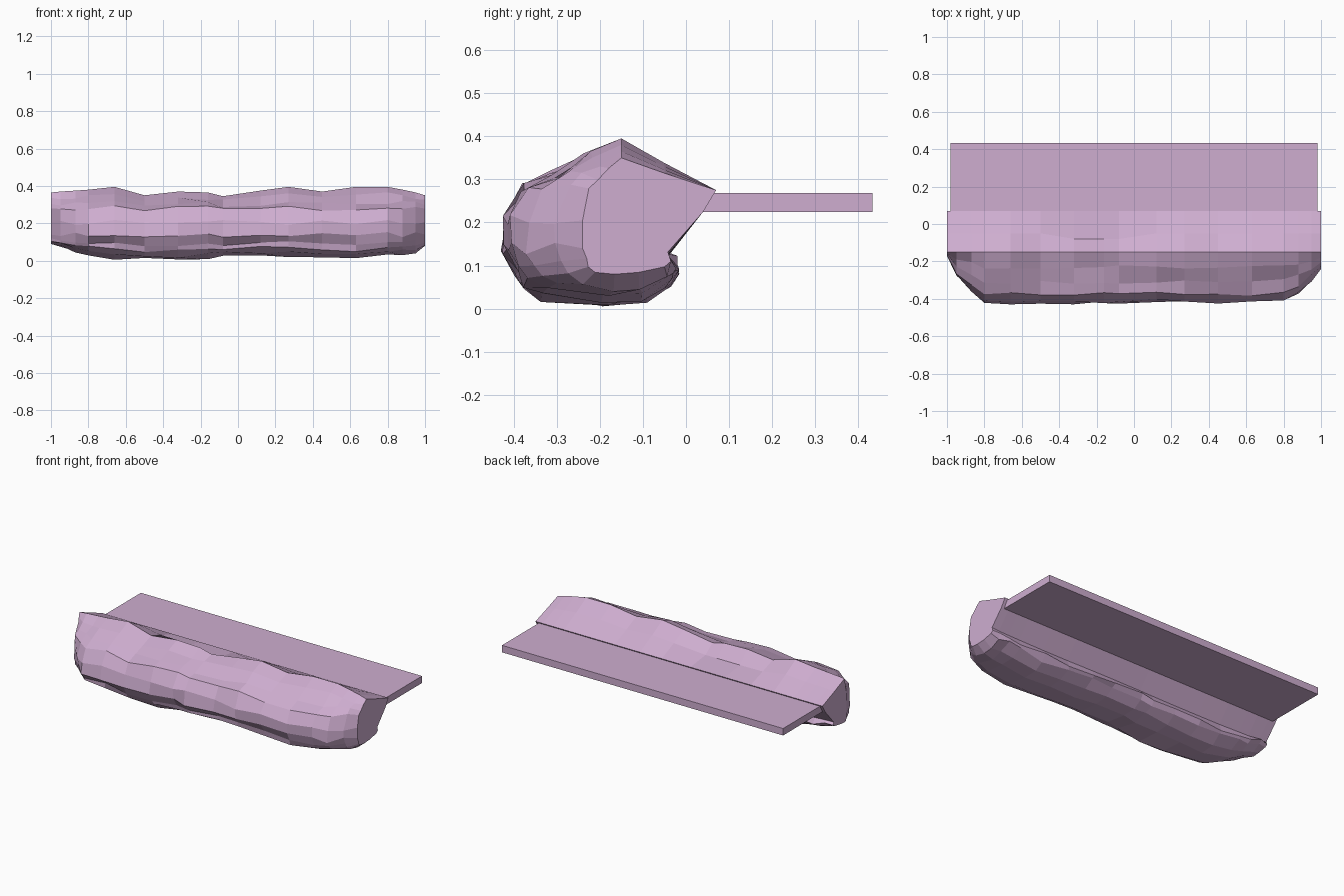
import bpy, bmesh, random

random.seed(4)
cube = bpy.data.objects.get("Cube")
if cube:
    bpy.data.objects.remove(cube, do_unlink=True)

mauve = bpy.data.materials.new("mauve stone")
mauve.use_nodes = True
colour = (0.62, 0.42, 0.63, 1)
mauve.diffuse_color = colour
mauve.node_tree.nodes["Principled BSDF"].inputs["Base Color"].default_value = colour


def finish(bm, name):
    bmesh.ops.recalc_face_normals(bm, faces=bm.faces)
    mesh = bpy.data.meshes.new(name)
    bm.to_mesh(mesh)
    bm.free()
    mesh.materials.append(mauve)
    obj = bpy.data.objects.new(name, mesh)
    bpy.context.collection.objects.link(obj)
    return obj


# Cross-section (y, z) of the rock, from the back lip over the crest and under
PROFILE = [(0.07, 0.275), (-0.05, 0.325), (-0.15, 0.37), (-0.24, 0.34),
           (-0.32, 0.305), (-0.385, 0.28), (-0.43, 0.205), (-0.43, 0.14),
           (-0.40, 0.085), (-0.39, 0.04), (-0.34, 0.01), (-0.2, 0),
           (-0.11, 0.01), (-0.05, 0.04), (-0.035, 0.07), (-0.042, 0.12),
           (0.04, 0.225)]

# Stations along the rock: x, crest height, front limit, underside height
STATIONS = [(-1, 0.365, -0.17, 0.09), (-0.95, 0.37, -0.29, 0.075),
            (-0.87, 0.375, -0.37, 0.045), (-0.8, 0.38, -0.43, 0.035),
            (-0.66, 0.395, -0.43, 0.01), (-0.5, 0.35, -0.43, 0.005),
            (-0.32, 0.37, -0.43, 0.005), (-0.16, 0.365, -0.43, 0.015),
            (-0.08, 0.345, -0.43, 0.025), (0.12, 0.375, -0.42, 0.03),
            (0.27, 0.395, -0.43, 0.025), (0.45, 0.37, -0.43, 0.01),
            (0.63, 0.395, -0.43, 0.01), (0.8, 0.395, -0.42, 0.025),
            (0.88, 0.38, -0.38, 0.035), (0.95, 0.365, -0.31, 0.045),
            (1, 0.35, -0.24, 0.08)]


def section(x, crest, front, base):
    points = []
    for i, (y, z) in enumerate(PROFILE):
        if y < -0.15:
            y = -0.15 + (y + 0.15) * (front + 0.15) / -0.28
        if z < 0.14 and i < 16:
            z = base + z * (0.14 - base) / 0.14
        elif 0 < i < 6:
            z = 0.275 + (z - 0.275) * (crest - 0.275) / 0.095
        # Shallow hollow behind the middle of the crest
        if i == 1 and -0.5 < x < 0.12:
            y, z = -0.08, 0.295
        # Chipped front and underside
        if 3 <= i <= 14 and abs(x) < 1:
            y += random.uniform(0, 0.02)
            z += random.uniform(0, 0.018) if i > 8 else random.uniform(-0.014, 0.014)
            if i in (11, 12):
                z -= 0.008
        points.append((x, y, max(z, 0)))
    return points


# Rock ledge lofted through the stations
bm = bmesh.new()
rings = [[bm.verts.new(p) for p in section(*s)] for s in STATIONS]
for a, b in zip(rings, rings[1:]):
    for i in range(len(a)):
        j = (i + 1) % len(a)
        bm.faces.new((a[i], a[j], b[j], b[i]))
bm.faces.new(rings[0])
bm.faces.new(rings[-1])
finish(bm, "rock_ledge")

# Flat shelf behind the rock
bm = bmesh.new()
bmesh.ops.create_cube(bm, size=1)
bmesh.ops.scale(bm, verts=bm.verts, vec=(1.96, 0.42, 0.044))
shelf = finish(bm, "back_shelf")
shelf.location = (0, 0.223, 0.246)
